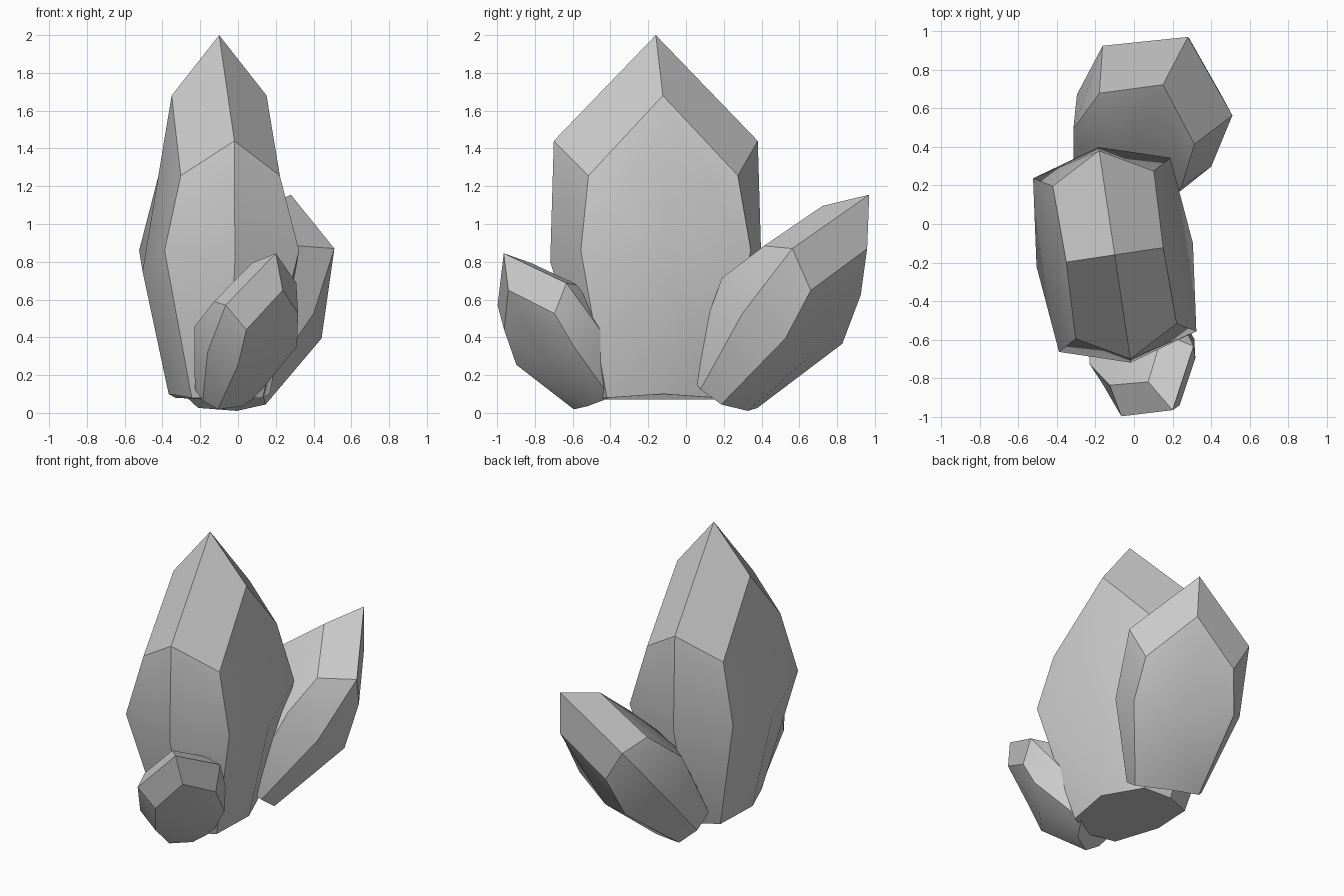
import bpy, bmesh
from mathutils import Vector, Matrix

if "Cube" in bpy.data.objects:
    bpy.data.objects.remove(bpy.data.objects["Cube"])

# Rings of the shared crystal shape, listed from shoulder to base.
# long half-width, corner (long, short), short half-width, then drops below the tip
RINGS = [
    (0.546, (0.40, 0.265), 0.254, (0.56, 0.744, 0.32)),
    (0.565, (0.455, 0.36), 0.41, (1.20, 1.14, 1.25)),
    (0.34, (0.29, 0.19), 0.27, (1.93, 1.92, 1.90)),
]


def ring_points(ring):
    a, (cu, cv), b, (za, zc, zb) = ring
    return [(a, 0, -za), (cu, cv, -zc), (0, b, -zb), (-cu, cv, -zc),
            (-a, 0, -za), (-cu, -cv, -zc), (0, -b, -zb), (cu, -cv, -zc)]


def crystal(name, tip, axis, wide, scale):
    """Crystal hanging from its tip, along axis, with its broad side along wide."""
    d = Vector(axis).normalized()
    u = Vector(wide)
    u = (u - d * u.dot(d)).normalized()
    v = d.cross(u)
    rot = Matrix((u, v, d)).transposed()

    bm = bmesh.new()

    def add(p):
        return bm.verts.new(rot @ (Vector(p) * scale) + Vector(tip))

    top = add((0, 0, 0))
    rings = [[add(p) for p in ring_points(r)] for r in RINGS]
    # Four pointed cap facets
    for i in range(0, 8, 2):
        s = rings[0]
        bm.faces.new((top, s[i], s[i + 1], s[(i + 2) % 8]))
    # Side facets
    for upper, lower in zip(rings, rings[1:]):
        for i in range(8):
            j = (i + 1) % 8
            bm.faces.new((upper[i], lower[i], lower[j], upper[j]))
    # Base
    bm.faces.new(rings[-1][::-1])
    bmesh.ops.recalc_face_normals(bm, faces=bm.faces)

    mesh = bpy.data.meshes.new(name)
    bm.to_mesh(mesh)
    bm.free()
    obj = bpy.data.objects.new(name, mesh)
    bpy.context.collection.objects.link(obj)
    bpy.ops.object.select_all(action='DESELECT')
    obj.select_set(True)
    bpy.context.view_layer.objects.active = obj
    bpy.ops.object.shade_smooth_by_angle()
    return obj


# Tall central crystal and two leaning ones
crystal("main_crystal", (-0.10, -0.16, 2.0), (0, 0, 1), (0.148, -0.989, 0), 1.0)
crystal("back_crystal", (0.28, 0.97, 1.155), (0.19, 0.405, 0.54), (0.335, -0.175, 0.022), 0.70)
crystal("front_crystal", (0.20, -0.965, 0.845), (0.14, -0.268, 0.387), (0.38, 0.345, 0.14), 0.49)
